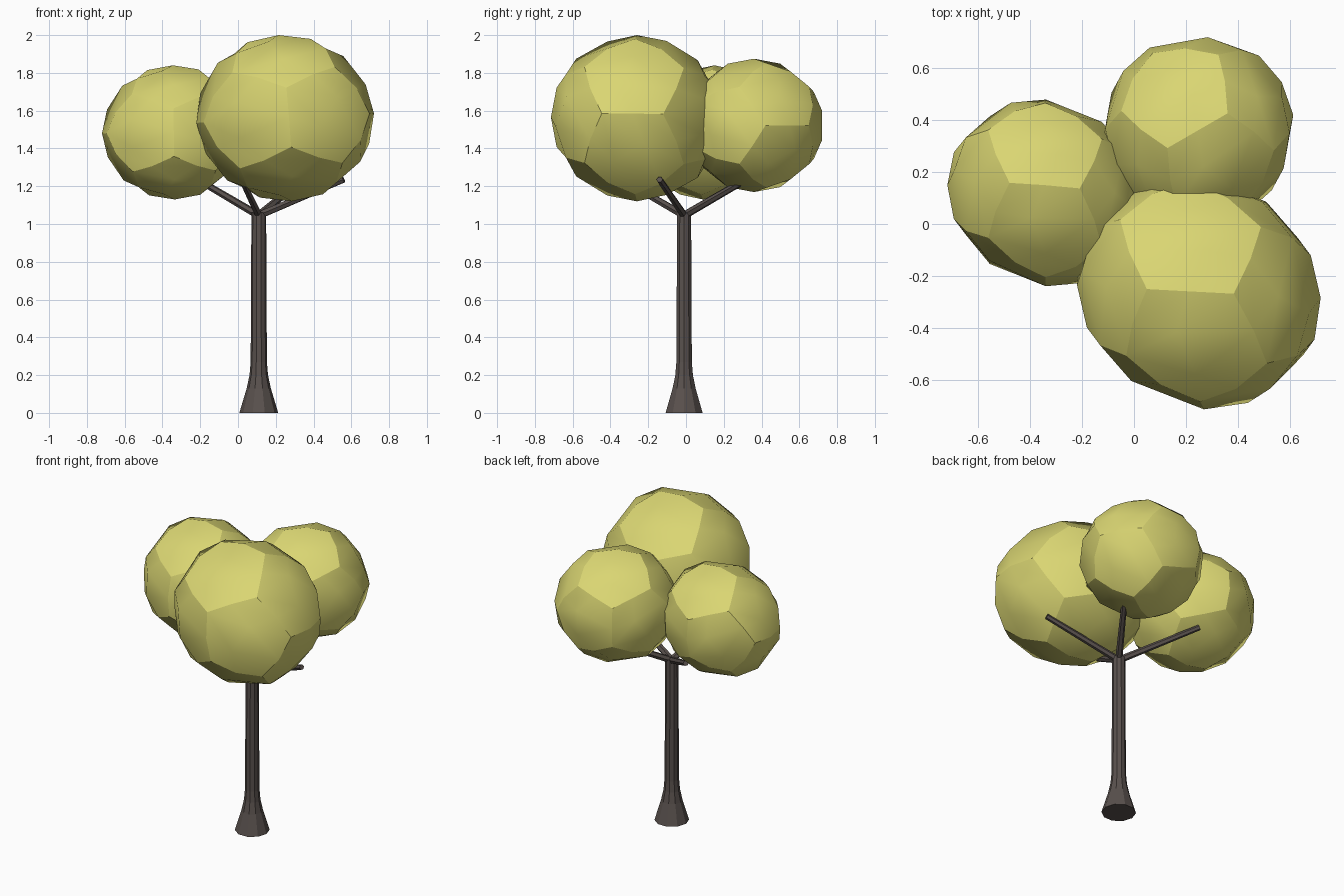
import bpy, bmesh, math
from mathutils import Vector, Matrix

if "Cube" in bpy.data.objects:
    bpy.data.objects.remove(bpy.data.objects["Cube"])


def material(name, rgb):
    m = bpy.data.materials.new(name)
    m.diffuse_color = (*rgb, 1)
    m.use_nodes = True
    m.node_tree.nodes["Principled BSDF"].inputs["Base Color"].default_value = m.diffuse_color
    return m


LEAF = material("leaf_yellow", (0.70, 0.67, 0.17))
BARK = material("bark_dark", (0.10, 0.082, 0.075))


def finish(name, bm, mat):
    me = bpy.data.meshes.new(name)
    bm.to_mesh(me)
    bm.free()
    me.materials.append(mat)
    ob = bpy.data.objects.new(name, me)
    bpy.context.collection.objects.link(ob)
    return ob


# Dodecahedron corners: cube corners plus three golden rectangles
T = (1 + math.sqrt(5)) / 2
R = 1 / T
S = (-1, 1)
CORNERS = [Vector((a, b, c)) for a in S for b in S for c in S]
CORNERS += [Vector((0, a * R, b * T)) for a in S for b in S]
CORNERS += [Vector((a * R, b * T, 0)) for a in S for b in S]
CORNERS += [Vector((b * T, 0, a * R)) for a in S for b in S]
PENTAGONS = [(3, 11, 7, 15, 13), (7, 19, 17, 6, 15), (17, 4, 8, 10, 6),
             (8, 0, 16, 2, 10), (0, 12, 1, 18, 16), (6, 10, 2, 13, 15),
             (2, 16, 18, 3, 13), (18, 1, 9, 11, 3), (4, 14, 12, 0, 8),
             (11, 9, 5, 19, 7), (19, 5, 14, 4, 17), (1, 12, 14, 5, 9)]


def foliage(name, center, right, up, front):
    """Dodecahedron split once onto the ellipsoid spanned by three axes."""
    bm = bmesh.new()
    cache, owner = {}, {}
    axes = Matrix((right, up, front)).transposed()

    def vert(i, j):
        key = (min(i, j), max(i, j))
        if key not in cache:
            d = (CORNERS[i] + CORNERS[j]).normalized()
            cache[key] = bm.verts.new(axes @ d + Vector(center))
        return cache[key]

    for n, p in enumerate(PENTAGONS):
        for k in (1, 2, 3):
            a, b, c = p[0], p[k], p[k + 1]
            A, B, C = vert(a, a), vert(b, b), vert(c, c)
            ab, bc, ca = vert(a, b), vert(b, c), vert(c, a)
            for tri in ((A, ab, ca), (ab, B, bc), (ca, bc, C), (ab, bc, ca)):
                f = bm.faces.new(tri)
                f.smooth = True
                owner[f] = n
    # creases only along the pentagon borders
    for e in bm.edges:
        f, g = e.link_faces
        e.smooth = owner[f] == owner[g]
    bmesh.ops.recalc_face_normals(bm, faces=bm.faces)
    return finish(name, bm, LEAF)


foliage("foliage_front", (0.25, -0.26, 1.56),
        (0.47, -0.025, 0.025), (-0.035, 0, 0.44), (0.02, -0.455, 0.005))
foliage("foliage_left", (-0.34, 0.12, 1.485),
        (0.38, -0.03, 0.005), (-0.005, 0.03, 0.355), (0, -0.36, 0))
c, s = math.cos(math.radians(30)), math.sin(math.radians(30))
foliage("foliage_back", (0.245, 0.36, 1.522),
        (0.375 * c, 0.375 * s, 0), (0, 0, 0.353), (0.37 * s, -0.37 * c, 0))


def tube(name, sections, sides):
    """Loft of round sections given as (point, radius), square to the path."""
    bm = bmesh.new()
    axis = sections[-1][0] - sections[0][0]
    q = axis.to_track_quat('Z', 'Y')
    rings = []
    for p, r in sections:
        rings.append([bm.verts.new(p + q @ Vector(
            (r * math.cos(a), r * math.sin(a), 0)))
            for a in (2 * math.pi * i / sides for i in range(sides))])
    for lo, hi in zip(rings, rings[1:]):
        for i in range(sides):
            j = (i + 1) % sides
            bm.faces.new((lo[i], lo[j], hi[j], hi[i]))
    bm.faces.new(rings[0][::-1])
    bm.faces.new(rings[-1])
    bmesh.ops.recalc_face_normals(bm, faces=bm.faces)
    return finish(name, bm, BARK)


# Trunk with a flared foot
profile = [(0, 0.103), (0.13, 0.064), (0.2, 0.049), (0.27, 0.043), (1.06, 0.039)]
tube("trunk", [(Vector((0.11, -0.01, z)), r) for z, r in profile], 10)

# Branches reaching into the foliage
fork = Vector((0.11, -0.01, 1.045))
tips = [(0.45, -0.13, 0.19), (0.23, 0.33, 0.19),
        (-0.34, 0.34, 0.20), (-0.09, -0.33, 0.19)]
for i, t in enumerate(tips):
    tube(f"branch_{i + 1}", [(fork, 0.021), (fork + Vector(t), 0.017)], 6)
